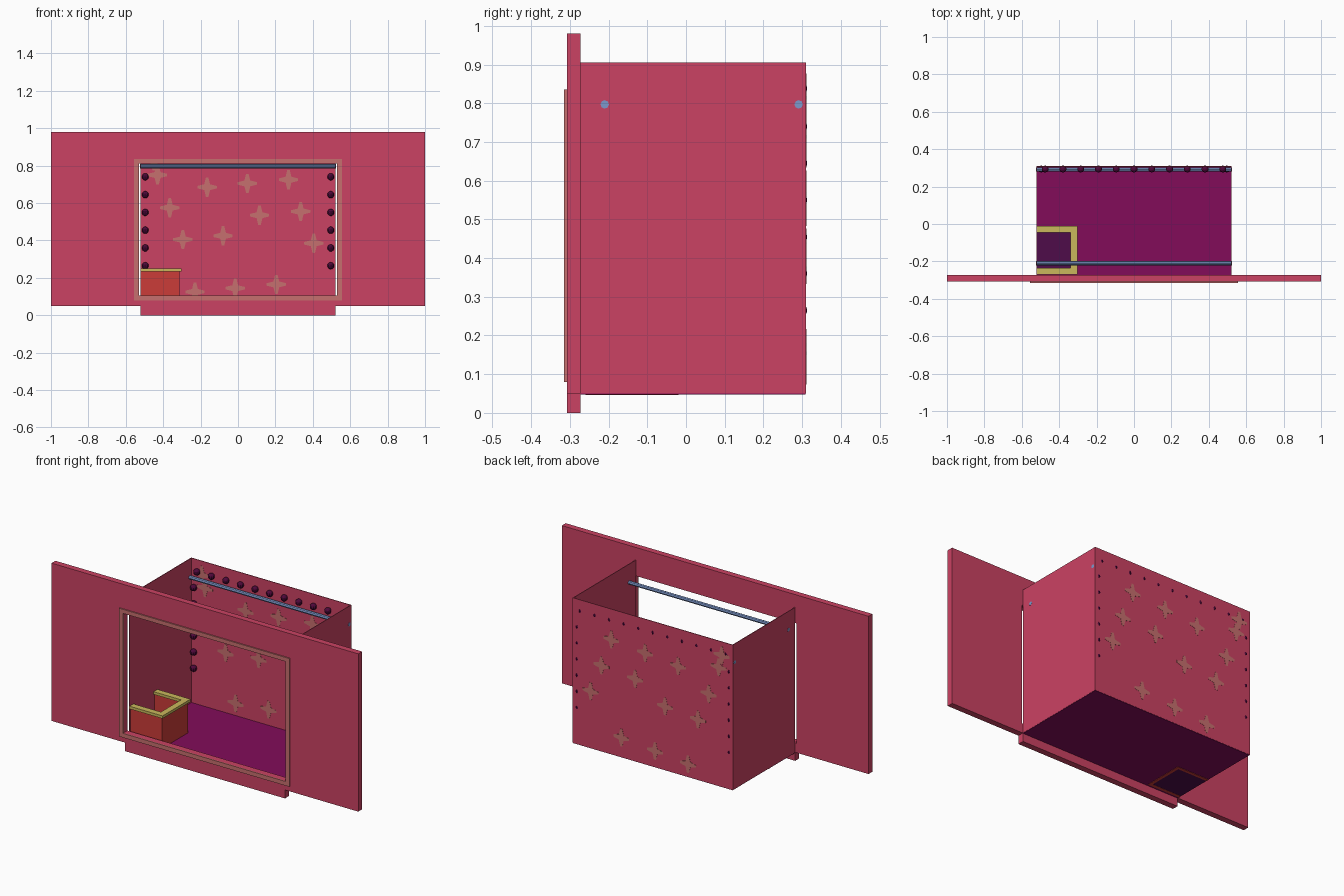
import bpy, bmesh, math
from mathutils import Matrix

if "Cube" in bpy.data.objects:
    bpy.data.objects.remove(bpy.data.objects["Cube"], do_unlink=True)


def material(name, rgb):
    lin = [(c / 255 / 12.92 if c < 11 else ((c / 255 + 0.055) / 1.055) ** 2.4) for c in rgb]
    m = bpy.data.materials.new(name)
    m.use_nodes = True
    m.diffuse_color = (*lin, 1)
    m.node_tree.nodes["Principled BSDF"].inputs["Base Color"].default_value = (*lin, 1)
    return m


rose = material("rose", (203, 66, 99))
salmon = material("salmon", (198, 112, 110))
magenta = material("magenta", (130, 12, 90))
plum = material("dark plum", (78, 8, 58))
violet = material("deep violet", (78, 12, 74))
red = material("warm red", (203, 60, 56))
gold = material("gold", (202, 184, 92))
blue = material("steel blue", (125, 152, 203))


def finish(name, bm, mat):
    bmesh.ops.recalc_face_normals(bm, faces=bm.faces)
    mesh = bpy.data.meshes.new(name)
    bm.to_mesh(mesh)
    bm.free()
    mesh.materials.append(mat)
    ob = bpy.data.objects.new(name, mesh)
    bpy.context.collection.objects.link(ob)
    return ob


def add_box(bm, x, y, z):
    """Box from (min, max) pairs."""
    size = Matrix.Diagonal((x[1] - x[0], y[1] - y[0], z[1] - z[0], 1))
    mid = Matrix.Translation((sum(x) / 2, sum(y) / 2, sum(z) / 2))
    bmesh.ops.create_cube(bm, size=1, matrix=mid @ size)


def box(name, mat, x, y, z):
    bm = bmesh.new()
    add_box(bm, x, y, z)
    return finish(name, bm, mat)


def prism(bm, points, y0, y1):
    """Extrude an x-z outline along y."""
    face = bm.faces.new([bm.verts.new((x, y0, z)) for x, z in points])
    ext = bmesh.ops.extrude_face_region(bm, geom=[face])["geom"]
    moved = [v for v in ext if isinstance(v, bmesh.types.BMVert)]
    bmesh.ops.translate(bm, verts=moved, vec=(0, y1 - y0, 0))


def frame(name, mat, outer, inner, y0, y1):
    """Rectangular ring; outer and inner are (half width, z low, z high)."""
    def corners(r):
        w, lo, hi = r
        return [(-w, lo), (w, lo), (w, hi), (-w, hi)]
    a, b = corners(outer), corners(inner)
    bm = bmesh.new()
    rings = [[bm.verts.new((x, y, z)) for x, z in c] for c, y in
             ((a, y0), (b, y0), (b, y1), (a, y1))]
    for r in range(4):
        p, q = rings[r], rings[(r + 1) % 4]
        for i in range(4):
            j = (i + 1) % 4
            bm.faces.new((p[i], p[j], q[j], q[i]))
    return finish(name, bm, mat)


# Front board with its stage opening, trim and lower tab
opening = (0.53, 0.105, 0.812)
frame("front_board", rose, (1, 0.05, 0.98), opening, -0.308, -0.272)
frame("opening_trim", salmon, (0.556, 0.08, 0.836), opening, -0.315, -0.307)
box("lower_tab", rose, (-0.522, 0.522), (-0.308, -0.272), (0, 0.05))

# Thin stage box, open at the top
W, T, TOP = 0.522, 0.004, 0.905
for side, s in (("left", 1), ("right", -1)):
    box(side + "_wall", rose, sorted((s * W, s * (W - T))), (-0.272, 0.31), (0.05, TOP))
box("back_wall", rose, (-W, W), (0.31 - T, 0.31), (0.05, TOP))
box("stage_floor", magenta, (-W + 0.001, W - 0.001), (-0.272, 0.309), (0.048, 0.053))

# Four-pointed stars showing on both faces of the back wall
stars = [(-0.45, 0.825), (-0.43, 0.75), (-0.165, 0.685), (0.05, 0.705), (0.27, 0.725),
         (-0.365, 0.575), (0.115, 0.535), (0.335, 0.555), (-0.295, 0.405),
         (-0.08, 0.425), (0.405, 0.385), (-0.23, 0.125), (-0.015, 0.145), (0.205, 0.165)]
bm = bmesh.new()
for cx, cz in stars:
    outline = []
    for k in range(4):
        a = k * math.pi / 2
        for r, off in ((0.052, -0.13), (0.052, 0.13), (0.022, math.pi / 4)):
            outline.append((cx + r * math.cos(a + off), cz + r * math.sin(a + off)))
    prism(bm, outline, 0.305, 0.311)
finish("back_wall_stars", bm, salmon)

# Bulbs along the top and both sides of the back wall
STEP = 0.095
spots = [(i * STEP, 0.838) for i in range(-5, 6)]
spots += [(s * 0.496, 0.265 + i * STEP) for s in (-1, 1) for i in range(6)]
bm = bmesh.new()
for x, z in spots:
    bmesh.ops.create_uvsphere(bm, u_segments=10, v_segments=8, radius=0.019,
                              matrix=Matrix.Translation((x, 0.294, z)))
finish("bulbs", bm, plum)

# Curtain rods across the box
for name, y in (("front_rod", -0.21), ("back_rod", 0.291)):
    bm = bmesh.new()
    bmesh.ops.create_cone(bm, cap_ends=True, segments=8, radius1=0.011, radius2=0.011,
                          depth=2 * W + 0.002,
                          matrix=Matrix.Translation((0, y, 0.797)) @ Matrix.Rotation(math.pi / 2, 4, "Y"))
    finish(name, bm, blue)


# Corner balcony: three walls, a rail on top and its own floor
def three_sides(name, mat, x1, y0, y1, thick, z):
    x0 = -W + 0.001
    pts = [(x0, y0), (x1, y0), (x1, y1), (x0, y1),
           (x0, y1 - thick), (x1 - thick, y1 - thick), (x1 - thick, y0 + thick), (x0, y0 + thick)]
    bm = bmesh.new()
    face = bm.faces.new([bm.verts.new((x, y, z[0])) for x, y in pts])
    ext = bmesh.ops.extrude_face_region(bm, geom=[face])["geom"]
    bmesh.ops.translate(bm, verts=[v for v in ext if isinstance(v, bmesh.types.BMVert)],
                        vec=(0, 0, z[1] - z[0]))
    return finish(name, bm, mat)


three_sides("balcony_walls", red, -0.313, -0.26, -0.02, 0.017, (0.046, 0.236))
three_sides("balcony_rail", gold, -0.303, -0.27, -0.01, 0.036, (0.235, 0.251))
box("balcony_floor", violet, (-W + 0.001, -0.32), (-0.25, -0.03), (0.047, 0.056))
